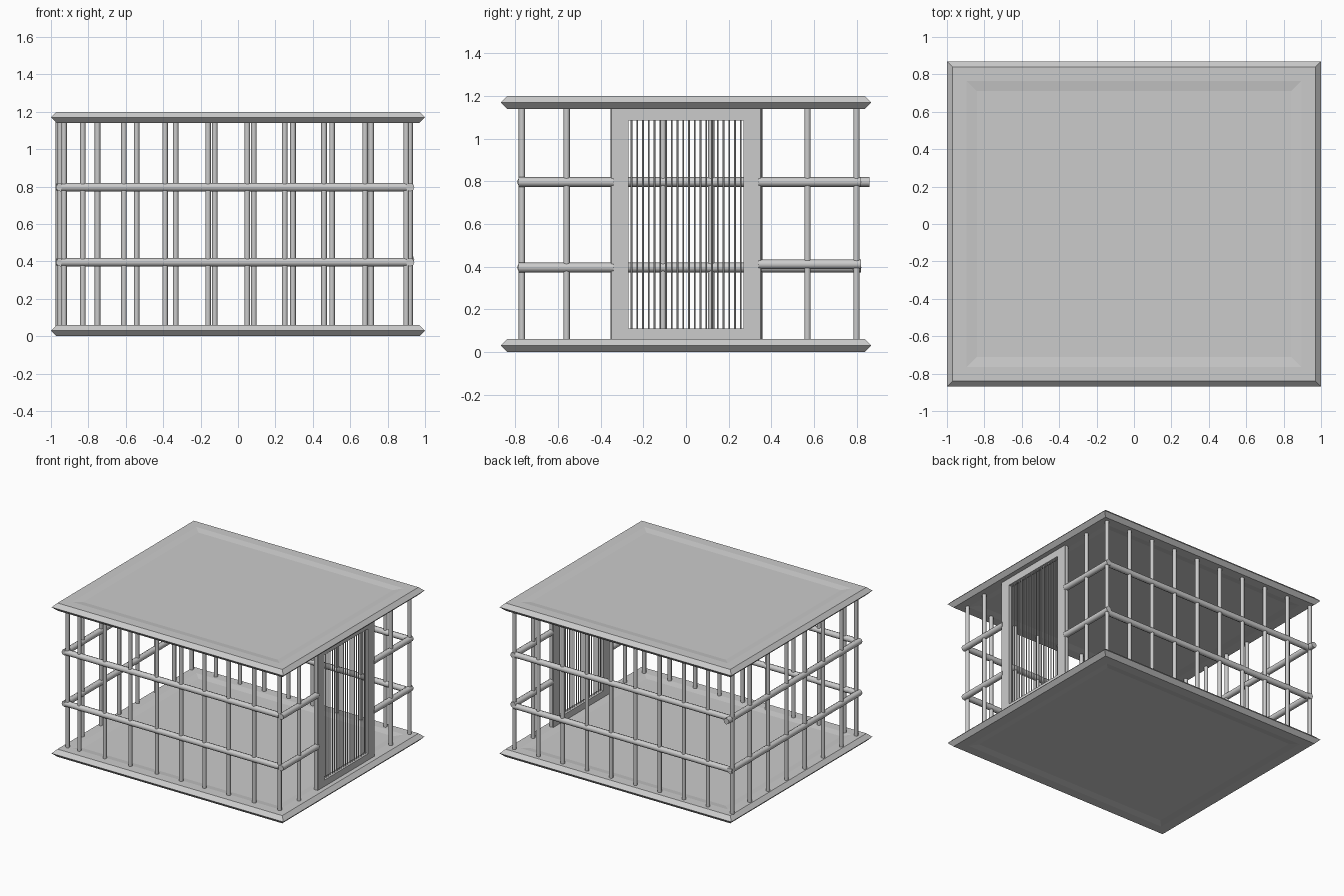
import bpy, bmesh
from mathutils import Vector

cube = bpy.data.objects.get("Cube")
if cube:
    bpy.data.objects.remove(cube, do_unlink=True)

steel = bpy.data.materials.new("steel_grey")
steel.use_nodes = True
GREY = (0.6, 0.6, 0.6, 1)
steel.diffuse_color = GREY
steel.node_tree.nodes["Principled BSDF"].inputs["Base Color"].default_value = GREY


def finish(name, bm, smooth=False):
    bmesh.ops.recalc_face_normals(bm, faces=bm.faces)
    mesh = bpy.data.meshes.new(name)
    bm.to_mesh(mesh)
    bm.free()
    mesh.materials.append(steel)
    obj = bpy.data.objects.new(name, mesh)
    bpy.context.collection.objects.link(obj)
    if smooth:
        bpy.ops.object.select_all(action='DESELECT')
        obj.select_set(True)
        bpy.context.view_layer.objects.active = obj
        bpy.ops.object.shade_smooth_by_angle(angle=0.9)
    return obj


def add_tube(bm, a, b, radius, sides=8):
    a, b = Vector(a), Vector(b)
    axis = b - a
    matrix = axis.to_track_quat('Z', 'Y').to_matrix().to_4x4()
    matrix.translation = (a + b) / 2
    bmesh.ops.create_cone(bm, cap_ends=True, segments=sides, radius1=radius,
                          radius2=radius, depth=axis.length, matrix=matrix)


def add_box(bm, low, high):
    low, high = Vector(low), Vector(high)
    cube = bmesh.ops.create_cube(bm, size=1)["verts"]
    for v in cube:
        v.co = (low + high) / 2 + v.co * (high - low)


# Slabs: pointed rim and a shallow dish on both faces
def slab(name, base):
    bm = bmesh.new()
    profile = [(.16, .008), (.105, 0), (.03, 0), (0, .03),
               (.03, .06), (.105, .06), (.16, .052)]
    rings = []
    for inset, z in profile:
        x, y = 1 - inset, .87 - inset
        rings.append([bm.verts.new((sx * x, sy * y, base + z))
                      for sx, sy in ((-1, -1), (1, -1), (1, 1), (-1, 1))])
    for lower, upper in zip(rings, rings[1:]):
        for i in range(4):
            j = (i + 1) % 4
            bm.faces.new((lower[i], lower[j], upper[j], upper[i]))
    bm.faces.new(rings[0])
    bm.faces.new(rings[-1])
    finish(name, bm)


slab("floor_slab", 0)
slab("roof_slab", 1.14)


# Upright bars on each wall
def bars(name, spots):
    bm = bmesh.new()
    for x, y in spots:
        add_tube(bm, (x, y, .05), (x, y, 1.15), .015)
    finish(name, bm, True)


front_y, back_y, left_x, right_x = -.77, .80, .92, -.95
bars("front_bars", [(x, front_y) for x in
                    (-.93, -.83, -.61, -.39, -.16, .05, .25, .46, .68, .9)])
bars("back_bars", [(-.96 + i * .209, back_y) for i in range(10)])
bars("closed_side_bars", [(right_x, -.56 + i * .226) for i in range(6)])
bars("door_side_bars", [(left_x, y) for y in (-.56, -.34, .34, .57)])

# Horizontal rails at two heights
for level, z in (("lower", .396), ("upper", .797)):
    tip = .86 if level == "upper" else .82
    rise = .015 if level == "lower" else 0
    runs = {
        "front_rail": ((-.945, front_y, z), (.9, front_y, z)),
        "back_rail": ((-.97, back_y, z), (.92, back_y, z)),
        "closed_side_rail": ((right_x, -.785, z), (right_x, tip, z)),
        "door_side_front_rail": ((left_x, -.785, z), (left_x, -.34, z)),
        "door_side_back_rail": ((left_x, .34, z + rise), (left_x, .82, z + rise)),
    }
    for name, (a, b) in runs.items():
        bm = bmesh.new()
        add_tube(bm, a, b, .023)
        finish(level + "_" + name, bm, True)

# Door frame: two stiles and two cross pieces
bm = bmesh.new()
x0, x1 = .9, .935
for side in (-1, 1):
    add_box(bm, (x0, min(side * .27, side * .35), .06),
            (x1, max(side * .27, side * .35), 1.14))
for z0, z1 in ((.06, .11), (1.085, 1.14)):
    add_box(bm, (x0, -.27, z0), (x1, .27, z1))
finish("door_frame", bm)

# Thin bars filling the door
bm = bmesh.new()
for i in range(20):
    y = -.256 + i * .027
    add_tube(bm, (.918, y, .1), (.918, y, 1.1), .004, 6)
finish("door_grille", bm, True)
